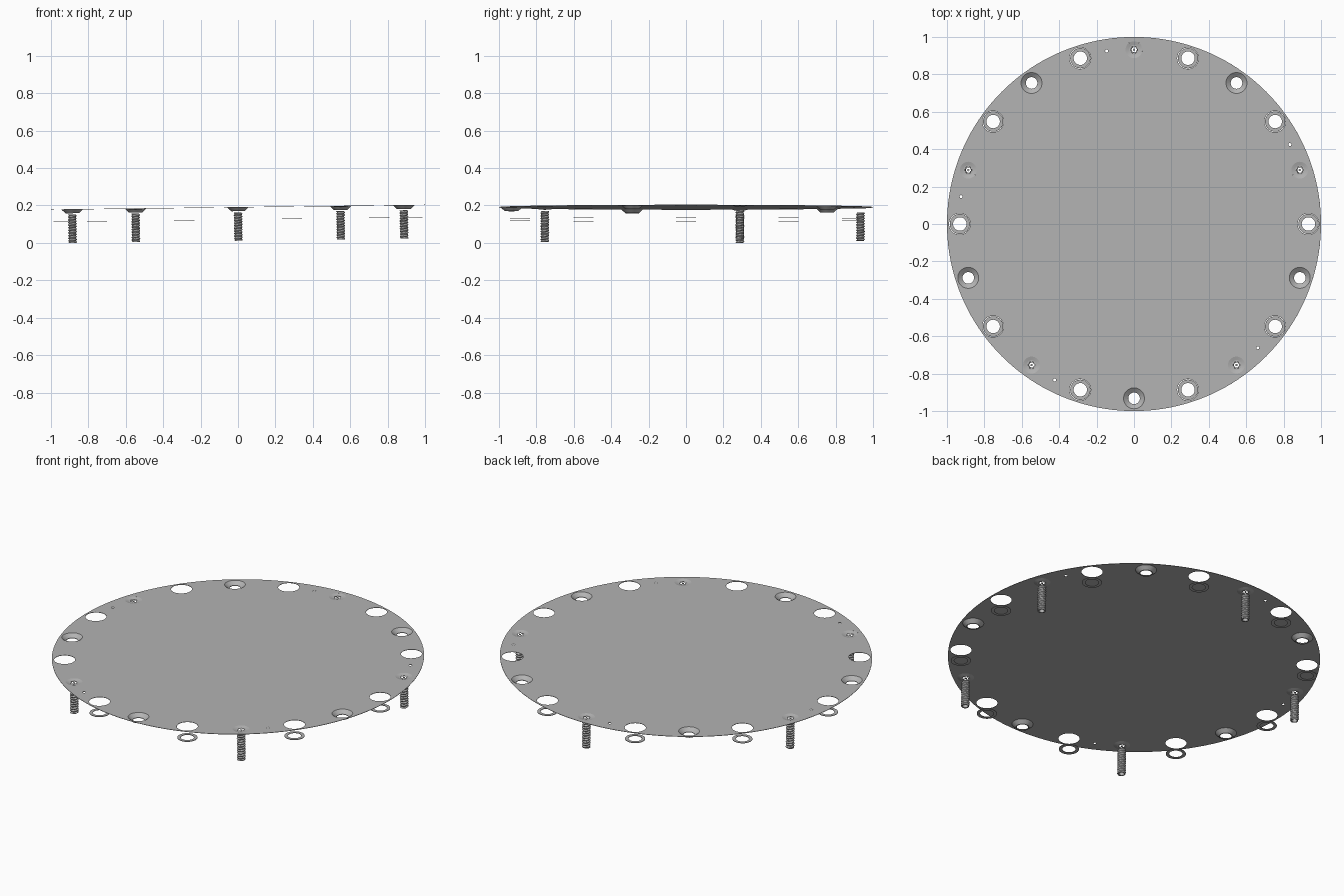
import bpy, bmesh
from math import sin, cos, pi, radians, atan
from mathutils import Matrix

if "Cube" in bpy.data.objects:
    bpy.data.objects.remove(bpy.data.objects["Cube"])

grey = bpy.data.materials.new("satin grey metal")
grey.use_nodes = True
colour = (0.45, 0.45, 0.45, 1)
grey.diffuse_color = colour
grey.node_tree.nodes["Principled BSDF"].inputs["Base Color"].default_value = colour

# The whole assembly leans slightly up towards its left side
PLACE = Matrix.Translation((0, 0, 0.1905)) @ Matrix.Rotation(-atan(0.0125), 4, "Y")
PITCH_R = 0.932


def spot(deg, r=PITCH_R):
    return r * cos(radians(deg)), r * sin(radians(deg))


def add_object(name, mesh, deg=None):
    mesh.materials.clear()
    mesh.materials.append(grey)
    ob = bpy.data.objects.new(name, mesh)
    bpy.context.collection.objects.link(ob)
    x, y = spot(deg) if deg is not None else (0, 0)
    ob.matrix_world = PLACE @ Matrix.Translation((x, y, 0))
    return ob


def lathe(name, rings, sides=32, closed=False, smooth=False):
    """Revolve (radius, z) rings; a radius may be a function of the angle."""
    bm = bmesh.new()
    rows = []
    for r, z in rings:
        angles = [2 * pi * i / sides for i in range(sides)]
        radii = [r(a) if callable(r) else r for a in angles]
        rows.append([bm.verts.new((q * cos(a), q * sin(a), z)) for q, a in zip(radii, angles)])
    pairs = list(zip(rows, rows[1:]))
    if closed:
        pairs.append((rows[-1], rows[0]))
    for low, high in pairs:
        for i in range(sides):
            j = (i + 1) % sides
            face = bm.faces.new((low[i], low[j], high[j], high[i]))
            face.smooth = smooth
    bmesh.ops.recalc_face_normals(bm, faces=bm.faces)
    mesh = bpy.data.meshes.new(name)
    bm.to_mesh(mesh)
    bm.free()
    return mesh


# Cover plate: a filled outline with every hole as an inner loop
washer_spots = range(0, 360, 36)
screw_spots = range(18, 360, 72)
sink_spots = range(54, 360, 72)
loops = [(0, 0, 1.0, 160)]
loops += [(*spot(a), 0.057, 40) for a in washer_spots]
loops += [(*spot(a), 0.045, 32) for a in screw_spots]
loops += [(*spot(a), 0.056, 40) for a in sink_spots]
loops += [(*spot(a + 9, 0.936), 0.008, 16) for a in screw_spots]

outline = bpy.data.curves.new("plate outline", "CURVE")
outline.dimensions = "2D"
outline.fill_mode = "BOTH"
outline.extrude = 0.001
for cx, cy, r, n in loops:
    spline = outline.splines.new("POLY")
    spline.points.add(n - 1)
    for i, p in enumerate(spline.points):
        a = 2 * pi * i / n
        p.co = (cx + r * cos(a), cy + r * sin(a), 0, 1)
    spline.use_cyclic_u = True
helper = bpy.data.objects.new("plate outline", outline)
bpy.context.collection.objects.link(helper)
graph = bpy.context.evaluated_depsgraph_get()
plate = bpy.data.meshes.new_from_object(helper.evaluated_get(graph))
bpy.data.objects.remove(helper)
add_object("cover_plate", plate)

# Countersunk cups pressed down from the plate
cup = lathe("countersunk cup", [(0.056, 0.001), (0.031, -0.018), (0.031, -0.021),
                                (0.036, -0.021), (0.057, -0.001)], 40, closed=True)
for a in sink_spots:
    add_object("countersunk_cup", cup, a)

# Loose washers hanging below the large holes
washer = lathe("washer", [(0.036, -0.064), (0.054, -0.064),
                          (0.054, -0.067), (0.036, -0.067)], 40, closed=True)
for a in washer_spots:
    add_object("washer", washer, a)


# Screws: shallow head with a six lobed recess, guard pin and threaded sleeve
def lobed(a):
    return 0.016 + 0.004 * cos(6 * a)


def thread(z, core=0.018, depth=0.006, pitch=0.014):
    def radius(a):
        phase = (z / pitch - a / (2 * pi)) % 1
        return core + depth * (1 - abs(2 * phase - 1))
    return radius


head = lathe("screw head", [(0.045, 0.001), (0.026, -0.004), (lobed, -0.004),
                            (lobed, -0.006), (0.027, -0.006), (0.045, -0.001)], 48, closed=True)
pin = lathe("guard pin", [(0.0005, -0.004), (0.006, -0.004),
                          (0.006, -0.007), (0.0005, -0.007)], 16, closed=True)
top, bottom, rows = -0.027, -0.179, 60
heights = [top + (bottom - top) * i / rows for i in range(rows + 1)]
sleeve = lathe("threaded sleeve", [(thread(z), z) for z in heights]
               + [(0.015, bottom), (0.015, top)], 24, closed=True)
for a in screw_spots:
    add_object("screw_head", head, a)
    add_object("screw_guard_pin", pin, a)
    add_object("threaded_sleeve", sleeve, a)
